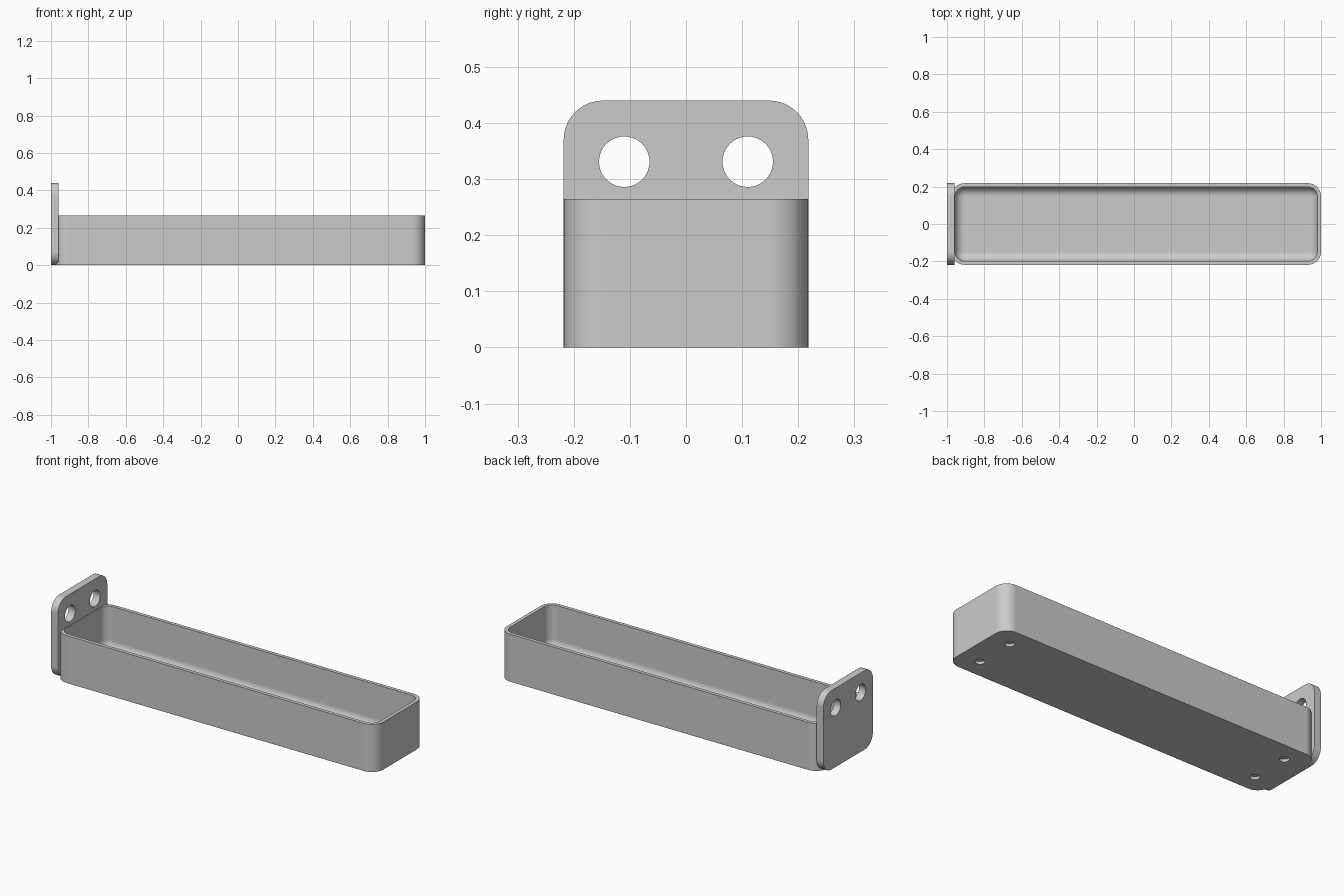
import bpy, bmesh
from math import sin, cos, pi, radians
from mathutils import Vector, Matrix

cube = bpy.data.objects.get("Cube")
if cube:
    bpy.data.objects.remove(cube, do_unlink=True)

grey = bpy.data.materials.new("light grey plastic")
grey.use_nodes = True
grey.diffuse_color = (0.6, 0.6, 0.6, 1)
bsdf = next(n for n in grey.node_tree.nodes if n.type == 'BSDF_PRINCIPLED')
bsdf.inputs["Base Color"].default_value = (0.6, 0.6, 0.6, 1)


def rounded_rect(hu, hv, r, seg=10):
    """Outline of a rounded rectangle with half sizes hu, hv."""
    pts = []
    for i, (su, sv) in enumerate(((1, 1), (-1, 1), (-1, -1), (1, -1))):
        for k in range(seg + 1):
            a = (i + k / seg) * pi / 2
            pts.append((su * (hu - r) + r * cos(a), sv * (hv - r) + r * sin(a)))
    return pts


def loft(name, rings):
    """Bridge rings of equal length and cap both ends."""
    bm = bmesh.new()
    loops = [[bm.verts.new(p) for p in ring] for ring in rings]
    n = len(loops[0])
    for a, b in zip(loops, loops[1:]):
        for i in range(n):
            j = (i + 1) % n
            bm.faces.new((a[i], a[j], b[j], b[i]))
    bm.faces.new(loops[0])
    bm.faces.new(loops[-1])
    bmesh.ops.recalc_face_normals(bm, faces=bm.faces)
    mesh = bpy.data.meshes.new(name)
    bm.to_mesh(mesh)
    bm.free()
    mesh.materials.append(grey)
    obj = bpy.data.objects.new(name, mesh)
    bpy.context.collection.objects.link(obj)
    return obj


def activate(obj):
    bpy.ops.object.select_all(action='DESELECT')
    obj.select_set(True)
    bpy.context.view_layer.objects.active = obj


def drill(obj, centres, radius, depth, axis):
    """Cut round holes centred at the given points along an axis."""
    bm = bmesh.new()
    turn = Vector((0, 0, 1)).rotation_difference(Vector(axis)).to_matrix().to_4x4()
    for c in centres:
        bmesh.ops.create_cone(bm, cap_ends=True, segments=40, radius1=radius,
                              radius2=radius, depth=depth,
                              matrix=Matrix.Translation(c) @ turn)
    mesh = bpy.data.meshes.new("hole_cutter")
    bm.to_mesh(mesh)
    bm.free()
    mesh.materials.append(grey)
    cutter = bpy.data.objects.new("hole_cutter", mesh)
    cutter.hide_render = True
    bpy.context.collection.objects.link(cutter)
    mod = obj.modifiers.new("holes", 'BOOLEAN')
    mod.operation = 'DIFFERENCE'
    mod.solver = 'EXACT'
    mod.object = cutter
    activate(obj)
    bpy.ops.object.modifier_apply(modifier=mod.name)
    bpy.data.objects.remove(cutter, do_unlink=True)


def smooth(obj):
    activate(obj)
    bpy.ops.object.shade_smooth_by_angle(angle=radians(30))
    mod = obj.modifiers.new("flat_normals", 'WEIGHTED_NORMAL')
    mod.keep_sharp = True


# Tray: outer wall, flat rim, inner wall, filleted floor
LEFT, HEIGHT, HALF_Y = -0.977, 0.265, 0.218
CORNER, WALL, FLOOR = 0.07, 0.02, 0.025
mid_x, half_x = (1 + LEFT) / 2, (1 - LEFT) / 2


def tray_ring(inset, z):
    outline = rounded_rect(half_x - inset, HALF_Y - inset, max(CORNER - inset, 0.001))
    return [(mid_x + u, v, z) for u, v in outline]


fillet = CORNER - WALL
rings = [tray_ring(0, 0), tray_ring(0, HEIGHT), tray_ring(WALL, HEIGHT)]
for k in range(11):
    a = k / 10 * pi / 2
    rings.append(tray_ring(WALL + fillet * (1 - cos(a)), FLOOR + fillet * (1 - sin(a))))
tray = loft("tray", rings)

# Four shallow recesses under the tray
drill(tray, [(mid_x + sx * 0.87, sy * 0.112, 0) for sx in (-1, 1) for sy in (-1, 1)],
      0.025, 0.03, (0, 0, 1))
smooth(tray)

# Mounting plate with two through holes
outline = rounded_rect(HALF_Y, 0.22, CORNER)
plate = loft("mounting_plate", [[(x, u, 0.22 + v) for u, v in outline] for x in (-1, -0.959)])
drill(plate, [(-0.98, sy * 0.11, 0.331) for sy in (-1, 1)], 0.045, 0.2, (1, 0, 0))
smooth(plate)
